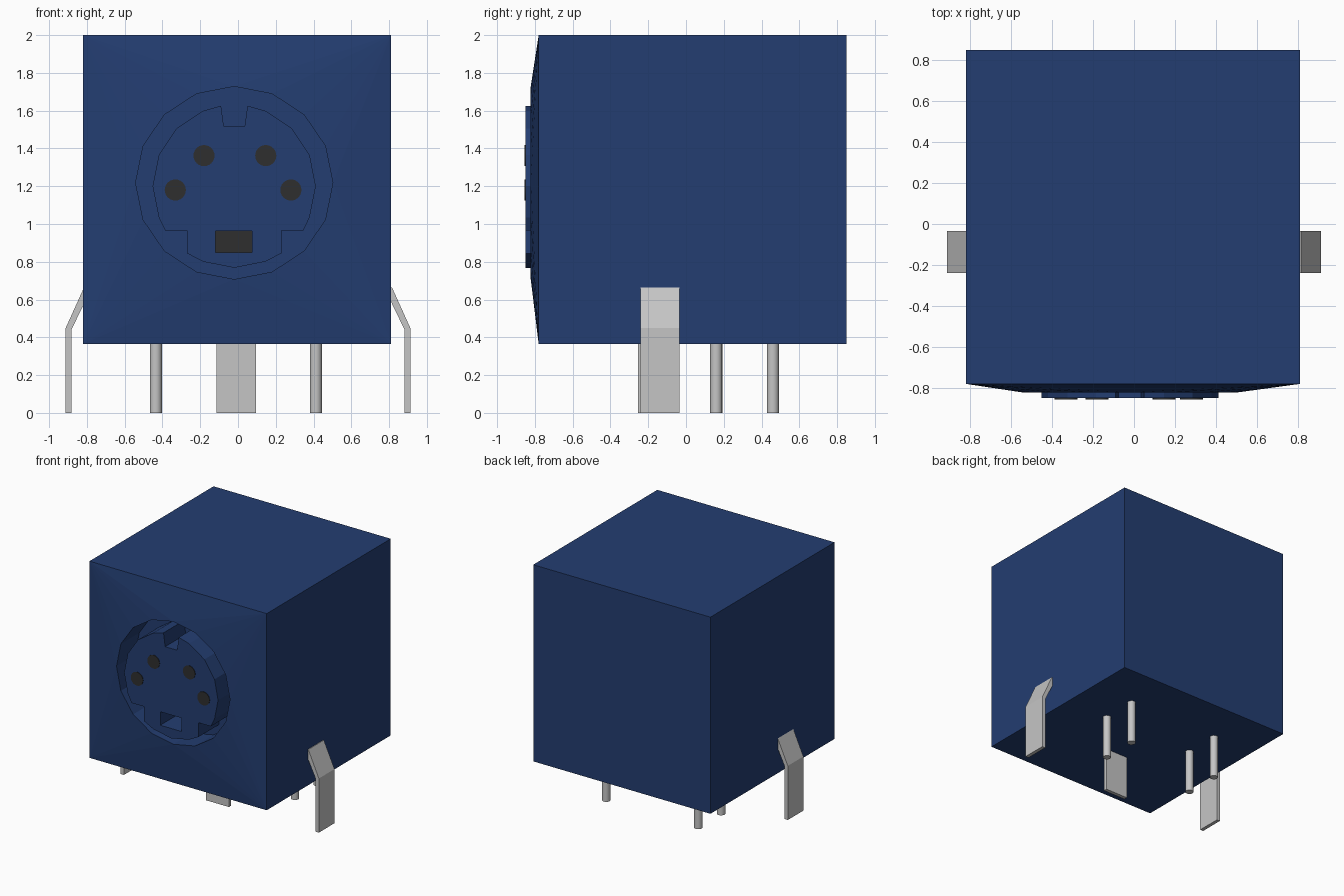
import bpy, bmesh
from math import cos, sin, radians
from mathutils import Matrix

cube = bpy.data.objects.get("Cube")
if cube:
    bpy.data.objects.remove(cube, do_unlink=True)


def material(name, rgb):
    m = bpy.data.materials.new(name)
    m.use_nodes = True
    m.diffuse_color = (*rgb, 1)
    m.node_tree.nodes["Principled BSDF"].inputs["Base Color"].default_value = (*rgb, 1)
    return m


BLUE = material("navy blue plastic", (0.017, 0.047, 0.165))
METAL = material("light grey metal", (0.56, 0.56, 0.56))
DARK = material("dark grey contact", (0.028, 0.028, 0.028))


def finish(name, bm, mat):
    bmesh.ops.recalc_face_normals(bm, faces=bm.faces)
    mesh = bpy.data.meshes.new(name)
    bm.to_mesh(mesh)
    bm.free()
    mesh.materials.append(mat)
    obj = bpy.data.objects.new(name, mesh)
    bpy.context.collection.objects.link(obj)
    return obj


def box(name, mat, x, y, z):
    bm = bmesh.new()
    bmesh.ops.create_cube(bm, size=1)
    for v in bm.verts:
        for i, (a, b) in enumerate((x, y, z)):
            v.co[i] = a if v.co[i] < 0 else b
    return finish(name, bm, mat)


def prism(name, mat, outline, y0, y1):
    """Extrude an (x, z) outline along y."""
    bm = bmesh.new()
    face = bm.faces.new([bm.verts.new((x, y0, z)) for x, z in outline])
    new = bmesh.ops.extrude_face_region(bm, geom=[face])["geom"]
    for v in new:
        if isinstance(v, bmesh.types.BMVert):
            v.co.y = y1
    return finish(name, bm, mat)


def cylinder(name, mat, radius, depth, centre, along_y=False, sides=16):
    bm = bmesh.new()
    turn = Matrix.Rotation(radians(90 if along_y else 0), 4, 'X')
    bmesh.ops.create_cone(bm, cap_ends=True, segments=sides, radius1=radius,
                          radius2=radius, depth=depth,
                          matrix=Matrix.Translation(centre) @ turn)
    obj = finish(name, bm, mat)
    bpy.ops.object.select_all(action='DESELECT')
    obj.select_set(True)
    bpy.context.view_layer.objects.active = obj
    bpy.ops.object.shade_smooth_by_angle(angle=radians(40))
    return obj


X0, X1, BACK, FRONT = -0.82, 0.81, 0.85, -0.78
Z0, Z1 = 0.365, 2.0
RIM, FLOOR, FACE = -0.822, -0.58, -0.85
CX, CZ, SIDES = -0.02, 1.2, 16

# Housing: a box whose front slopes out to the rim of a round socket
bm = bmesh.new()
corners = [(X1, Z1), (X0, Z1), (X0, Z0), (X1, Z0)]
back = [bm.verts.new((x, BACK, z)) for x, z in corners]
front = [bm.verts.new((x, FRONT, z)) for x, z in corners]


def ring(y):
    return [bm.verts.new((CX + 0.522 * cos(radians(i * 360 / SIDES)), y,
                          CZ + 0.018 + 0.51 * sin(radians(i * 360 / SIDES))))
            for i in range(SIDES)]


rim, floor = ring(RIM), ring(FLOOR)
bm.faces.new(back)
bm.faces.new(floor)
for i in range(4):
    j = (i + 1) % 4
    bm.faces.new((back[i], back[j], front[j], front[i]))
    bm.faces.new((front[i], front[j], rim[j * SIDES // 4]))
for i in range(SIDES):
    j = (i + 1) % SIDES
    bm.faces.new((front[i * 4 // SIDES], rim[i], rim[j]))
    bm.faces.new((rim[i], rim[j], floor[j], floor[i]))
finish("housing", bm, BLUE)

# Socket core: faceted disc with a top key notch and two lower notches
R = 0.432


def arc(*angles):
    return [(R * cos(radians(a)), R * sin(radians(a))) for a in angles]


half = ([(0.055, 0.315), (0.07, 0.426)] + arc(67.5, 45, 22.5, 0, -22.5)
        + [(0.365, -0.235), (0.25, -0.235), (0.25, -0.355)] + arc(-67.5))
outline = half + [(0, -R)] + [(-u, v) for u, v in reversed(half)]
core = prism("socket_core", BLUE, [(CX + u, CZ + v) for u, v in outline],
             FACE, FLOOR + 0.005)

# Rectangular slot cut into the core, with a contact at its bottom
slot_x, slot_z = (-0.12, 0.075), (0.85, 0.962)
cutter = box("slot_cutter", BLUE, slot_x, (-1, -0.62), slot_z)
cutter.hide_render = True
cut = core.modifiers.new("slot", 'BOOLEAN')
cut.object, cut.operation, cut.solver = cutter, 'DIFFERENCE', 'EXACT'
bpy.context.view_layer.objects.active = core
bpy.ops.object.modifier_apply(modifier="slot")
bpy.data.objects.remove(cutter, do_unlink=True)
box("slot_contact", DARK, slot_x, (-0.628, -0.619), slot_z)

# Round contacts on the core
for i, (x, z) in enumerate([(-0.18, 1.362), (0.147, 1.362), (-0.332, 1.18), (0.28, 1.18)]):
    cylinder(f"contact_{i + 1}", DARK, 0.056, 0.008, (x, FACE - 0.001, z), True, 24)

# Solder pins
for x in (-0.435, 0.412):
    for y in (0.16, 0.46):
        cylinder("solder_pin", METAL, 0.032, 0.38, (x, y, 0.19))

# Front ground tab
box("ground_tab", METAL, (-0.115, 0.095), (-0.255, -0.225), (0, 0.38))

# Bent side clips, mirrored
clip = [(0.912, 0), (0.912, 0.45), (0.815, 0.665), (0.79, 0.665),
        (0.79, 0.63), (0.882, 0.44), (0.882, 0)]
for name, side in (("left_clip", 1), ("right_clip", -1)):
    prism(name, METAL, [(side * x, z) for x, z in clip], -0.24, -0.035)
